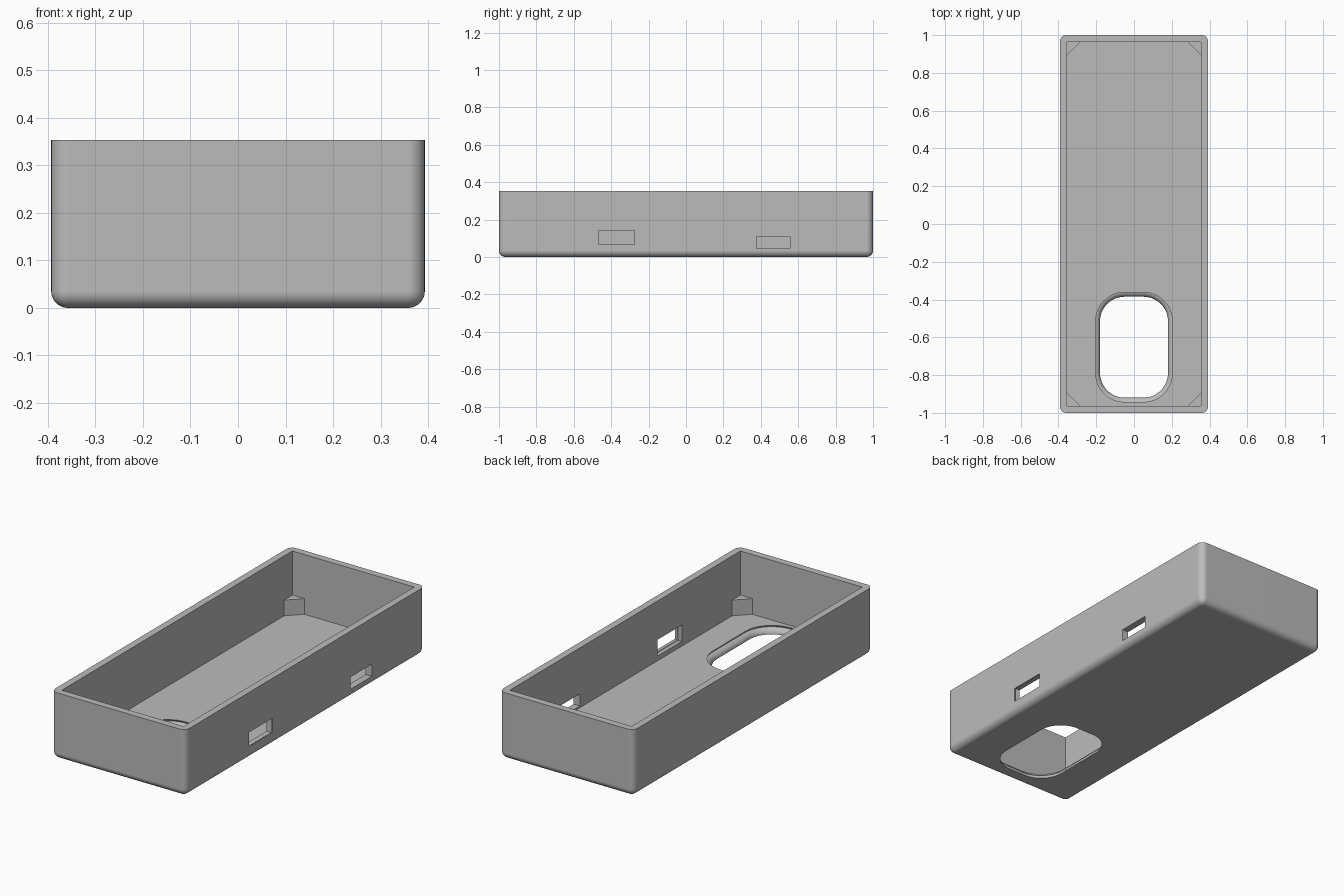
import bpy, bmesh, math
from mathutils import Matrix

if "Cube" in bpy.data.objects:
    bpy.data.objects.remove(bpy.data.objects["Cube"], do_unlink=True)

HX, HY, H = 0.393, 1.0, 0.353      # outer half sizes and height
WALL, FLOOR, ROUND = 0.037, 0.037, 0.035
IX, IY = HX - WALL, HY - WALL      # inner half sizes

grey = bpy.data.materials.new("plain grey")
grey.use_nodes = True
colour = (0.5, 0.5, 0.5, 1)
grey.diffuse_color = colour
grey.node_tree.nodes["Principled BSDF"].inputs["Base Color"].default_value = colour


def finish(name, bm):
    bmesh.ops.recalc_face_normals(bm, faces=bm.faces[:])
    mesh = bpy.data.meshes.new(name)
    bm.to_mesh(mesh)
    bm.free()
    mesh.materials.append(grey)
    ob = bpy.data.objects.new(name, mesh)
    bpy.context.collection.objects.link(ob)
    return ob


def box(bm, low, high):
    size = [b - a for a, b in zip(low, high)]
    mid = [(a + b) / 2 for a, b in zip(low, high)]
    bmesh.ops.create_cube(bm, size=1, matrix=Matrix.Translation(mid) @ Matrix.Diagonal((*size, 1)))


def loft(name, rings):
    """Closed solid through a stack of matching rings."""
    bm = bmesh.new()
    loops = [[bm.verts.new(p) for p in ring] for ring in rings]
    n = len(loops[0])
    for a, b in zip(loops, loops[1:]):
        for i in range(n):
            j = (i + 1) % n
            bm.faces.new((a[i], a[j], b[j], b[i]))
    bm.faces.new(loops[0])
    bm.faces.new(loops[-1])
    return finish(name, bm)


def outline(hx, hy, r, steps=12):
    """Rectangle outline, with rounded corners when r > 0."""
    pts = []
    for k, (sx, sy) in enumerate(((1, 1), (-1, 1), (-1, -1), (1, -1))):
        for i in range(steps + 1 if r else 1):
            a = math.pi / 2 * (k + i / steps)
            pts.append((sx * (hx - r) + r * math.cos(a) if r else sx * hx,
                        sy * (hy - r) + r * math.sin(a) if r else sy * hy))
    return pts


def opening(name, hx, hy, r, flare, place):
    """Cutter whose mouth widens with a rounded lip at depth 0."""
    stack = [(-0.02, flare)]
    for i in range(9 if flare else 0):
        a = math.pi / 2 * i / 8
        stack.append((flare * math.sin(a), flare * (1 - math.cos(a))))
    # the lip meets the outer face tangentially and the bore straight on
    stack = [stack[0]] + [(flare - o, flare - d) for d, o in reversed(stack[1:])]
    stack.append((0.08, 0))
    return loft(name, [[place(u, v, d) for u, v in outline(hx + o, hy + o, r + o if r else 0)]
                       for d, o in stack])


# Outer shell: box rounded on every edge except the rim
bm = bmesh.new()
box(bm, (-HX, -HY, 0), (HX, HY, H))
edges = [e for e in bm.edges if any(v.co.z < H / 2 for v in e.verts)]
bmesh.ops.bevel(bm, geom=edges, offset=ROUND, segments=8, profile=0.5, affect='EDGES')
case = finish("case_shell", bm)

# Cavity and openings
bm = bmesh.new()
box(bm, (-IX, -IY, FLOOR), (IX, IY, H + 0.1))
cutters = [
    finish("cavity_cutter", bm),
    opening("floor_hole_cutter", 0.18, 0.267, 0.13, 0.028,
            lambda u, v, d: (u, v - 0.652, d)),
    opening("large_port_cutter", 0.097, 0.037, 0, 0.01,
            lambda u, v, d: (HX - d, u - 0.372, v + 0.105)),
    opening("small_port_cutter", 0.089, 0.032, 0, 0,
            lambda u, v, d: (HX - d, u + 0.467, v + 0.078)),
]
bpy.context.view_layer.objects.active = case
case.select_set(True)
for cutter in cutters:
    mod = case.modifiers.new(cutter.name, 'BOOLEAN')
    mod.operation = 'DIFFERENCE'
    mod.solver = 'EXACT'
    mod.object = cutter
    bpy.ops.object.modifier_apply(modifier=mod.name)
    bpy.data.objects.remove(cutter, do_unlink=True)
bpy.ops.object.shade_smooth_by_angle(angle=math.radians(30))
weighted = case.modifiers.new("even_shading", 'WEIGHTED_NORMAL')
weighted.keep_sharp = True

# Triangular posts in the inner corners
LEG, SINK, POST_TOP = 0.07, 0.008, 0.12
for sx, side in ((1, "left"), (-1, "right")):
    for sy, end in ((-1, "front"), (1, "back")):
        x, y = IX + SINK, IY + SINK
        leg = LEG + 2 * SINK
        corner = [(x, y), (x - leg, y), (x, y - leg)]
        loft(f"corner_post_{end}_{side}",
             [[(sx * px, sy * py, z) for px, py in corner] for z in (FLOOR - SINK, POST_TOP)])
